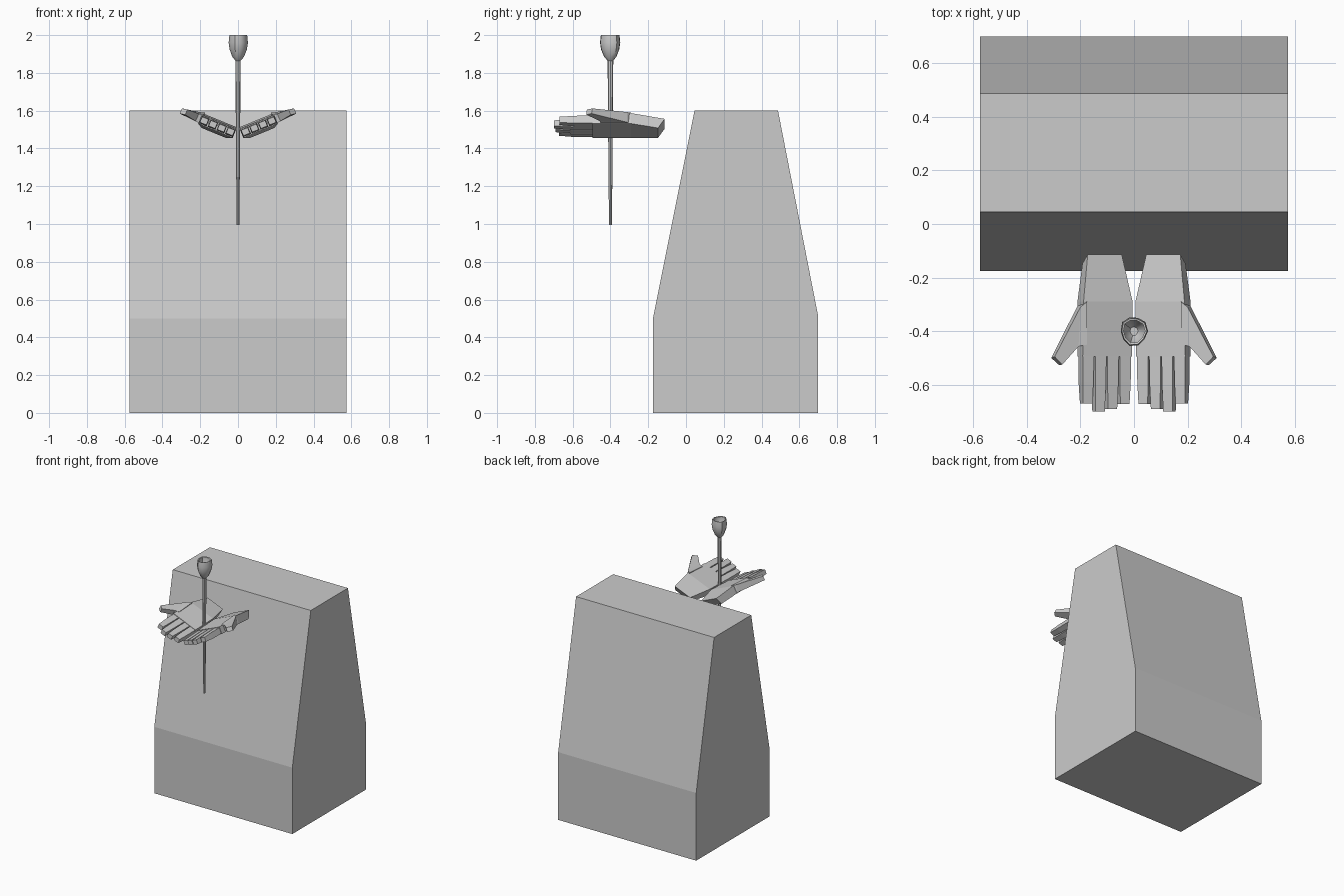
import bpy, bmesh
from math import cos, sin, pi

if "Cube" in bpy.data.objects:
    bpy.data.objects.remove(bpy.data.objects["Cube"])


def loft(name, sections, smooth=False):
    """Skin a list of equal-length point rings and cap both ends."""
    bm = bmesh.new()
    rings = [[bm.verts.new(p) for p in s] for s in sections]
    n = len(rings[0])
    for a, b in zip(rings, rings[1:]):
        for i in range(n):
            j = (i + 1) % n
            bm.faces.new((a[i], a[j], b[j], b[i]))
    bm.faces.new(rings[0])
    bm.faces.new(rings[-1])
    bmesh.ops.recalc_face_normals(bm, faces=bm.faces)
    mesh = bpy.data.meshes.new(name)
    bm.to_mesh(mesh)
    bm.free()
    ob = bpy.data.objects.new(name, mesh)
    bpy.context.collection.objects.link(ob)
    if smooth:
        bpy.context.view_layer.objects.active = ob
        ob.select_set(True)
        bpy.ops.object.shade_smooth_by_angle(angle=0.7)
        ob.select_set(False)
    return ob


def turned(name, profile, sides, smooth=True, wobble=0.0):
    """Revolve (radius, z) pairs around the flower axis."""
    def ring(r, z):
        return [(r * (1 + wobble * sin(3 * t + .5)) * cos(t),
                 -0.40 + r * 1.08 * (1 + wobble * sin(3 * t + .5)) * sin(t), z)
                for t in (2 * pi * k / sides for k in range(sides))]
    return loft(name, [ring(r, z) for r, z in profile], smooth)


# Tapered block body
profile = [(-.175, 0), (.70, 0), (.70, .51), (.487, 1.6), (.045, 1.6), (-.175, .50)]
loft("body", [[(x, y, z) for y, z in profile] for x in (-.575, .575)])

# Flower stem and open bud
turned("flower_stem", [(.007, .995), (.009, 1.2), (.012, 1.6), (.014, 1.88)], 8)
turned("flower_bud", [(.012, 1.862), (.031, 1.885), (.046, 1.925), (.051, 1.96),
                      (.047, 2.0), (.040, 1.998), (.040, 1.95), (.015, 1.91)],
       10, wobble=.06)

TILT = 0.39


def tilted(u, y, h):
    """Point in the tilted palm plane: u outward, h above the underside."""
    return (.028 + u * cos(TILT) - h * sin(TILT), y, 1.456 + u * sin(TILT) + h * cos(TILT))


def section(u0, u1, y, h0, h1, slant=0):
    return [tilted(u0, y + slant, h0), tilted(u1, y + slant, h0),
            tilted(u1, y, h1), tilted(u0, y, h1)]


def hand_part(name, sections):
    """Make the part for both hands."""
    for side, s in (("right", 1), ("left", -1)):
        loft(f"{side}_{name}", [[(s * x, y, z) for x, y, z in ring] for ring in sections])


# Palms, narrowing to the wrist
hand_part("palm", [section(.0, .198, -.495, .0, .052),
                   section(.0, .198, -.29, .0, .060),
                   section(.035, .172, -.113, -.014, .038, slant=-.035)])

# Four two-jointed fingers, little finger innermost
for i, tip in enumerate((-.672, -.69, -.70, -.67)):
    u = .001 + i * .050
    mid = -.495 + (tip + .495) * .55
    hand_part(f"finger_{i + 1}", [section(u, u + .045, -.485, .004, .049),
                                  section(u + .001, u + .044, mid, .004, .046),
                                  section(u + .004, u + .041, tip, .010, .042)])

# Thumbs pointing outward
hand_part("thumb", [
    [(.195, -.29, 1.525), (.175, -.29, 1.59), (.175, -.45, 1.578), (.20, -.45, 1.53)],
    [(.213, -.31, 1.538), (.200, -.31, 1.592), (.207, -.457, 1.583), (.225, -.455, 1.545)],
    [(.309, -.50, 1.585), (.296, -.495, 1.612), (.268, -.525, 1.606), (.279, -.527, 1.578)]])
